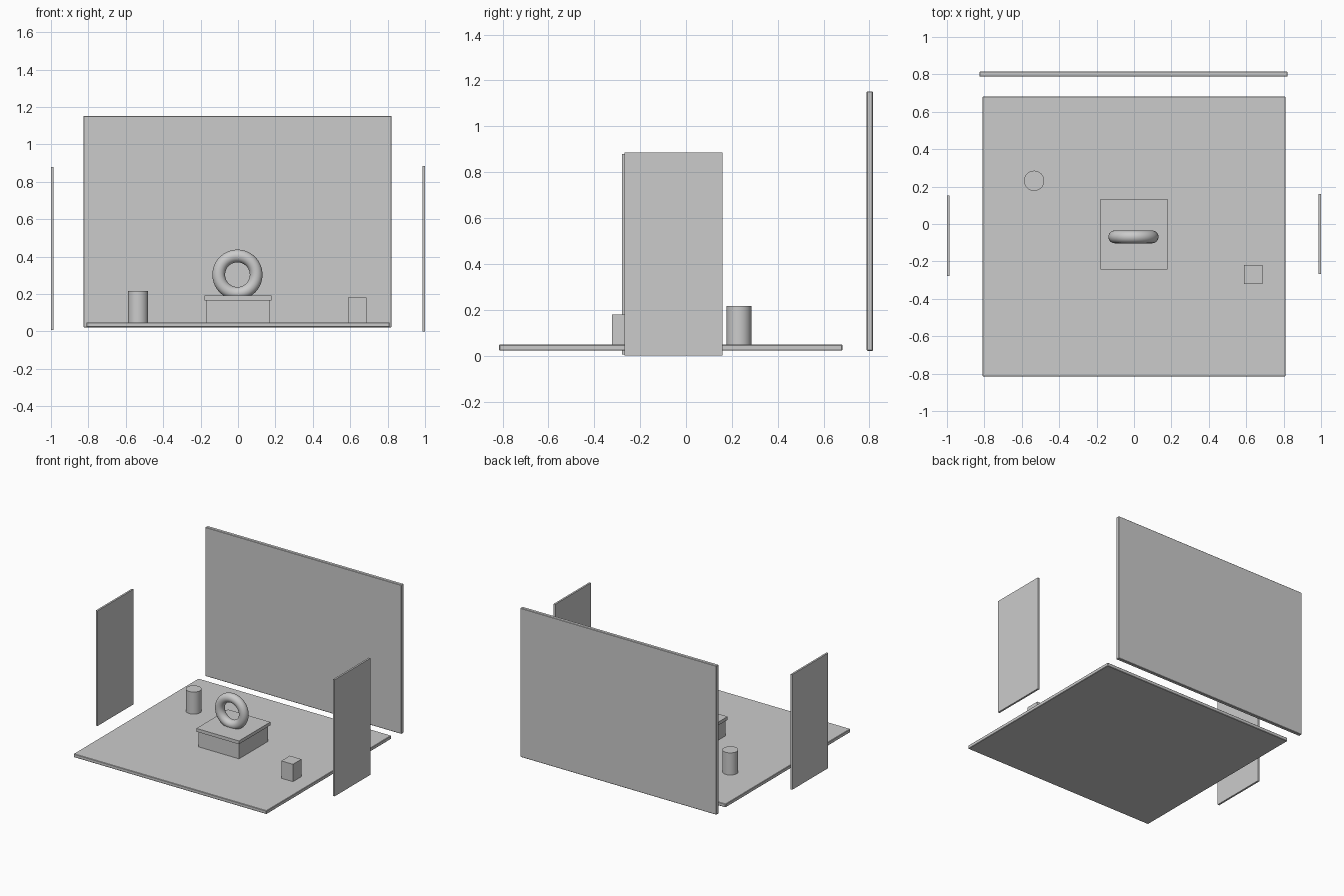
import bpy

if "Cube" in bpy.data.objects:
    bpy.data.objects.remove(bpy.data.objects["Cube"])


def box(name, x, y, z, bevel=0.0):
    """Box from (min, max) ranges on each axis."""
    bpy.ops.mesh.primitive_cube_add(
        size=1, location=[(a + b) / 2 for a, b in (x, y, z)])
    ob = bpy.context.object
    ob.name = name
    ob.scale = [b - a for a, b in (x, y, z)]
    bpy.ops.object.transform_apply(location=False, rotation=False, scale=True)
    if bevel:
        mod = ob.modifiers.new("edge_bevel", 'BEVEL')
        mod.width = bevel
        mod.segments = 1
    return ob


FLOOR_TOP = 0.048

# Floor slab and backdrop
box("floor", (-0.81, 0.81), (-0.815, 0.682), (0.022, FLOOR_TOP), 0.003)
box("back_wall", (-0.826, 0.821), (0.788, 0.815), (0.021, 1.152), 0.003)

# Free-standing side panels
box("left_panel", (-1.0, -0.986), (-0.278, 0.153), (0.006, 0.88))
box("right_panel", (0.986, 1.0), (-0.268, 0.16), (0.0, 0.885))

# Display plinth with overhanging top
box("plinth_base", (-0.172, 0.17), (-0.23, 0.12), (FLOOR_TOP, 0.166))
box("plinth_top", (-0.179, 0.178), (-0.243, 0.134), (0.166, 0.191))

# Ring standing on the plinth
bpy.ops.mesh.primitive_torus_add(
    major_radius=0.1, minor_radius=0.034, major_segments=64, minor_segments=24,
    location=(-0.003, -0.069, 0.303), rotation=(1.5707963, 0, 0))
bpy.context.object.name = "ring"
bpy.ops.object.shade_smooth()

# Round pedestal
bpy.ops.mesh.primitive_cylinder_add(
    vertices=48, radius=0.054, depth=0.216 - FLOOR_TOP,
    location=(-0.534, 0.231, (0.216 + FLOOR_TOP) / 2))
bpy.context.object.name = "round_pedestal"
bpy.ops.object.shade_smooth_by_angle()

# Small square block
box("square_block", (0.589, 0.687), (-0.322, -0.22), (FLOOR_TOP, 0.18))
